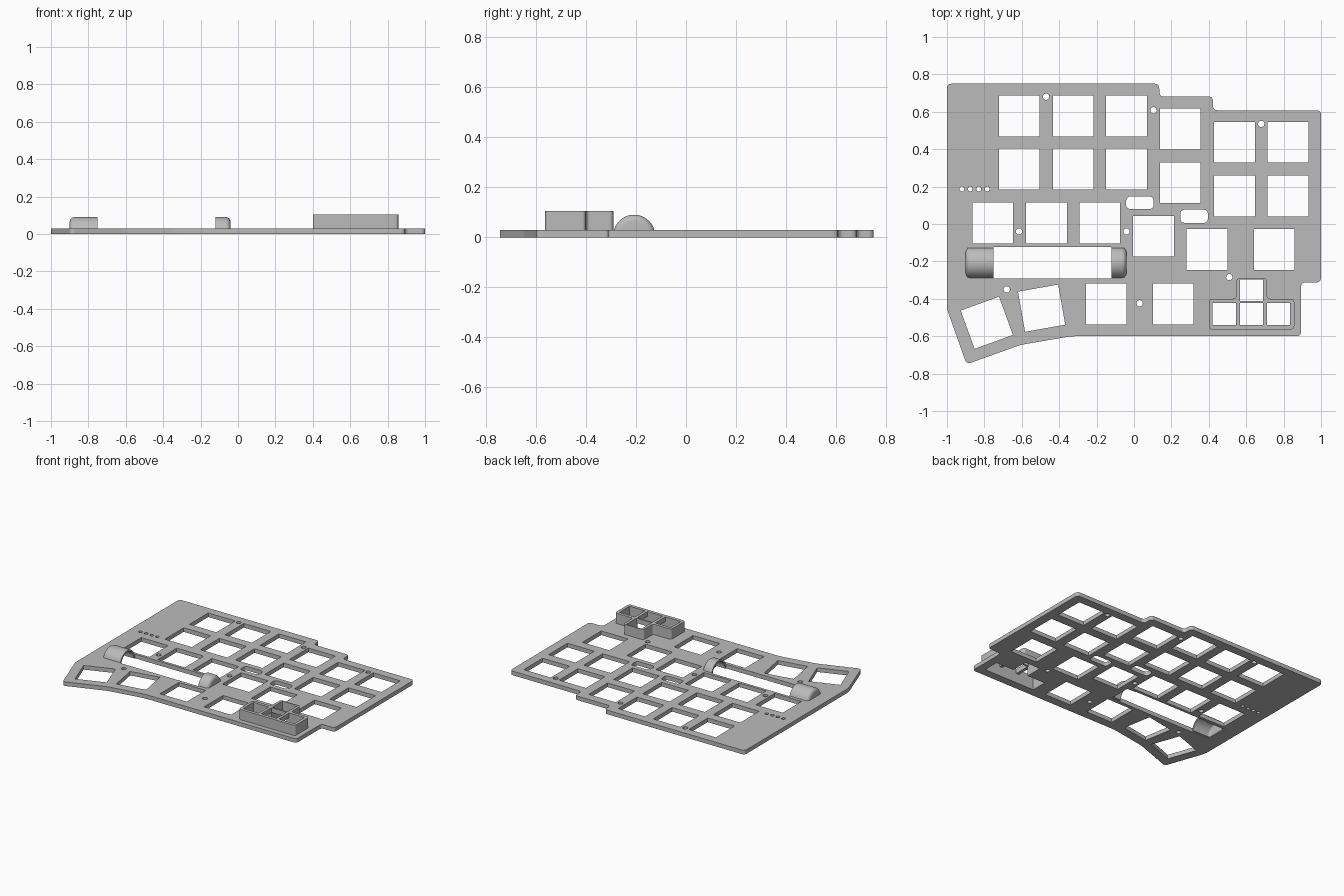
import bpy, bmesh, math
from mathutils import Vector, Matrix

cube = bpy.data.objects.get("Cube")
if cube:
    bpy.data.objects.remove(cube, do_unlink=True)

grey = bpy.data.materials.new("plate grey")
grey.use_nodes = True
grey.diffuse_color = (0.5, 0.5, 0.5, 1)
grey.node_tree.nodes["Principled BSDF"].inputs["Base Color"].default_value = (0.5, 0.5, 0.5, 1)

THICK = 0.03


def add_object(name, mesh):
    obj = bpy.data.objects.new(name, mesh)
    bpy.context.collection.objects.link(obj)
    mesh.materials.append(grey)
    return obj


def rounded(points, radius, steps=5):
    """Replace each corner of a polygon with a small curve."""
    pts = [Vector(p) for p in points]
    out = []
    for i, p in enumerate(pts):
        a, b = pts[i - 1] - p, pts[(i + 1) % len(pts)] - p
        r = min(radius, a.length / 2.1, b.length / 2.1)
        s, e = p + a.normalized() * r, p + b.normalized() * r
        for k in range(steps + 1):
            t = k / steps
            out.append(s * (1 - t) ** 2 + p * 2 * t * (1 - t) + e * t ** 2)
    return out


def rect(x0, x1, y0, y1):
    return [(x0, y0), (x1, y0), (x1, y1), (x0, y1)]


def square(x, y, size=0.218, angle=0):
    turn = Matrix.Rotation(math.radians(angle), 2)
    h = size / 2
    return [turn @ Vector(c) + Vector((x, y)) for c in rect(-h, h, -h, h)]


def circle(x, y, r, n=20):
    return [(x + r * math.cos(k * math.tau / n), y + r * math.sin(k * math.tau / n)) for k in range(n)]


def extrude_loops(name, loops, z0, z1):
    """Solid sheet from an outer loop and hole loops."""
    curve = bpy.data.curves.new(name + " outline", "CURVE")
    curve.dimensions = "2D"
    curve.fill_mode = "BOTH"
    curve.extrude = (z1 - z0) / 2
    for loop in loops:
        spline = curve.splines.new("POLY")
        spline.points.add(len(loop) - 1)
        for point, (x, y) in zip(spline.points, loop):
            point.co = (x, y, 0, 1)
        spline.use_cyclic_u = True
    temp = bpy.data.objects.new(name + " temp", curve)
    bpy.context.collection.objects.link(temp)
    graph = bpy.context.evaluated_depsgraph_get()
    mesh = bpy.data.meshes.new_from_object(temp.evaluated_get(graph))
    bpy.data.objects.remove(temp, do_unlink=True)
    mesh.name = name
    mesh.materials.clear()
    mesh.transform(Matrix.Translation((0, 0, (z0 + z1) / 2)))
    bm = bmesh.new()
    bm.from_mesh(mesh)
    bmesh.ops.remove_doubles(bm, verts=bm.verts, dist=0.0001)
    bmesh.ops.recalc_face_normals(bm, faces=bm.faces)
    for f in bm.faces:
        f.smooth = False
    bm.to_mesh(mesh)
    bm.free()
    return add_object(name, mesh)


# Plate outline
outline = rounded([(-1, 0.75), (0.135, 0.75), (0.135, 0.682), (0.422, 0.682), (0.422, 0.608),
                   (1, 0.608), (1, -0.312), (0.893, -0.312), (0.893, -0.6), (-0.335, -0.6),
                   (-0.605, -0.646), (-0.895, -0.75), (-1, -0.455)], 0.025)

# Key openings: column x positions with their staggered rows
columns = [(-0.613, (0.578, 0.294)), (-0.325, (0.578, 0.294)), (-0.04, (0.578, 0.294)),
           (0.247, (0.508, 0.22)), (0.537, (0.437, 0.15)), (0.823, (0.437, 0.15)),
           (-0.755, (0.006,)), (-0.468, (0.006,)), (-0.183, (0.006,)), (0.104, (-0.066,)),
           (0.39, (-0.137,)), (0.75, (-0.137,)), (-0.148, (-0.427,)), (0.21, (-0.427,))]
holes = [square(x, y) for x, rows in columns for y in rows]
holes += [square(-0.494, -0.45, angle=10), square(-0.787, -0.528, angle=20)]

# Small rounded slots, screw holes and indicator holes
holes += [rounded(rect(-0.042, 0.105, 0.08, 0.147), 0.025),
          rounded(rect(0.248, 0.395, 0.006, 0.077), 0.025)]
screws = [(-0.47, 0.68), (0.105, 0.608), (0.68, 0.535), (-0.615, -0.04), (-0.04, -0.04),
          (-0.68, -0.35), (0.03, -0.424), (0.51, -0.284)]
holes += [circle(x, y, 0.017) for x, y in screws]
holes += [circle(-0.92 + 0.045 * k, 0.187, 0.013) for k in range(4)]

# Battery slot, narrower beneath the end covers
MID, WIDE, NARROW = -0.2075, 0.085, 0.079
upper = [(-0.89, NARROW), (-0.75, NARROW), (-0.75, WIDE), (-0.12, WIDE), (-0.12, NARROW), (-0.05, NARROW)]
holes.append([(x, MID + h) for x, h in upper] + [(x, MID - h) for x, h in reversed(upper)])

# T-shaped opening under the small key frame
t_inner = [(0.42, -0.54), (0.835, -0.54), (0.835, -0.423), (0.69, -0.423),
           (0.69, -0.297), (0.567, -0.297), (0.567, -0.423), (0.42, -0.423)]
t_outer = rounded([(0.4, -0.564), (0.857, -0.564), (0.857, -0.4), (0.711, -0.4),
                   (0.711, -0.29), (0.547, -0.29), (0.547, -0.4), (0.4, -0.4)], 0.02)
holes.append(t_inner)
extrude_loops("key_plate", [outline] + holes, 0, THICK)

# Raised frame for the small keys, with dividers
extrude_loops("small_key_frame", [t_outer, t_inner], THICK, 0.105)
for name, bar in (("left_divider", rect(0.545, 0.567, -0.54, -0.423)),
                  ("right_divider", rect(0.69, 0.711, -0.54, -0.423)),
                  ("back_divider", rect(0.567, 0.69, -0.423, -0.412))):
    extrude_loops(name, [bar], 0.07, 0.105)


def battery_cover(name, x_open, x_end):
    """Hollow half-round cap spun about the battery axis."""
    s = 1 if x_end > x_open else -1
    radius, wall, fillet = 0.084, 0.012, 0.026

    def side(r, end, f):
        arc = [(end - s * f * (1 - math.sin(a)), r - f * (1 - math.cos(a)))
               for a in (k * math.pi / 12 for k in range(7))]
        return [(x_open, r)] + arc + [(end, 0)]

    profile = side(radius, x_end, fillet) + side(radius - wall, x_end - s * wall, fillet - wall)[::-1]
    bm = bmesh.new()
    verts = [bm.verts.new((x, -r, 0)) for x, r in profile]
    edges = [bm.edges.new((a, verts[(i + 1) % len(verts)])) for i, a in enumerate(verts)]
    bmesh.ops.spin(bm, geom=verts + edges, cent=(0, 0, 0), axis=(-1, 0, 0),
                   angle=math.pi, steps=32)
    bmesh.ops.remove_doubles(bm, verts=bm.verts, dist=0.0001)
    bmesh.ops.holes_fill(bm, edges=[e for e in bm.edges if e.is_boundary])
    bmesh.ops.recalc_face_normals(bm, faces=bm.faces)
    mesh = bpy.data.meshes.new(name)
    bm.to_mesh(mesh)
    bm.free()
    mesh.transform(Matrix.Translation((0, MID, 0.006)))
    obj = add_object(name, mesh)
    bpy.ops.object.select_all(action="DESELECT")
    obj.select_set(True)
    bpy.context.view_layer.objects.active = obj
    bpy.ops.object.shade_smooth_by_angle(angle=math.radians(35))


battery_cover("right_battery_cover", -0.75, -0.9)
battery_cover("left_battery_cover", -0.12, -0.04)
